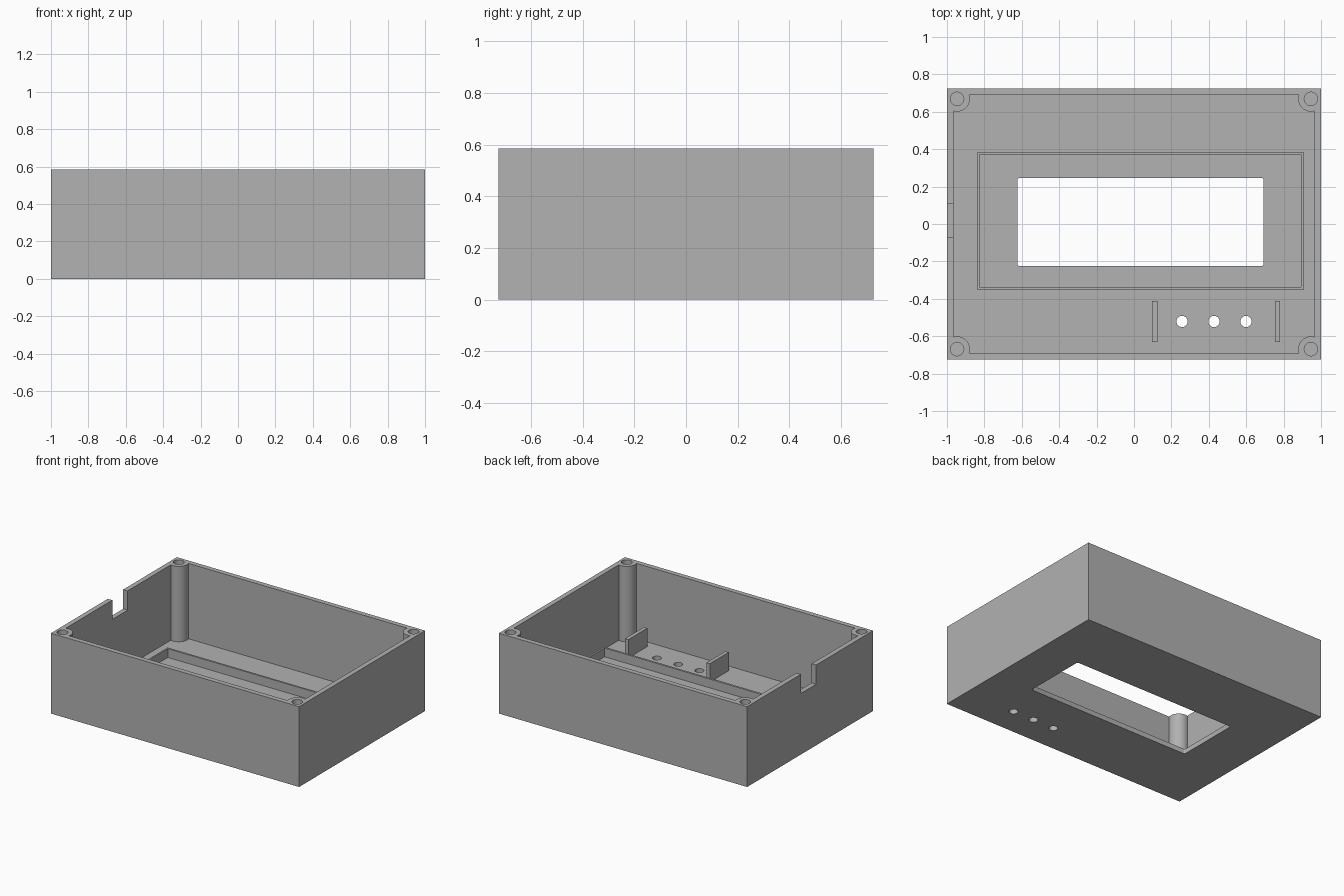
import bpy
import bmesh
from math import acos, asin, cos, sin, pi

cube = bpy.data.objects.get("Cube")
if cube:
    bpy.data.objects.remove(cube, do_unlink=True)

W, D, H = 1.0, 0.725, 0.585       # half width, half depth, height
WALL, FLOOR = 0.036, 0.036
POST_X, POST_Y, POST_R = 0.946, 0.669, 0.068

gray = bpy.data.materials.new("Gray Plastic")
gray.use_nodes = True
gray.diffuse_color = (0.445, 0.445, 0.445, 1)
gray.node_tree.nodes["Principled BSDF"].inputs["Base Color"].default_value = gray.diffuse_color


def prism(name, outline, z0, z1):
    """Extrude a counter-clockwise outline from z0 to z1."""
    bm = bmesh.new()
    face = bm.faces.new([bm.verts.new((x, y, z0)) for x, y in outline])
    top = bmesh.ops.extrude_face_region(bm, geom=[face])["geom"]
    for v in top:
        if isinstance(v, bmesh.types.BMVert):
            v.co.z = z1
    bmesh.ops.recalc_face_normals(bm, faces=bm.faces)
    mesh = bpy.data.meshes.new(name)
    bm.to_mesh(mesh)
    bm.free()
    mesh.materials.append(gray)
    obj = bpy.data.objects.new(name, mesh)
    bpy.context.collection.objects.link(obj)
    return obj


def rect(x0, x1, y0, y1):
    return [(x0, y0), (x1, y0), (x1, y1), (x0, y1)]


def circle(x, y, r, n=40):
    return [(x + r * cos(2 * pi * i / n), y + r * sin(2 * pi * i / n)) for i in range(n)]


def rounded(x0, x1, y0, y1, r):
    corners = [(x1 - r, y1 - r), (x0 + r, y1 - r), (x0 + r, y0 + r), (x1 - r, y0 + r)]
    return [(cx + r * cos(a), cy + r * sin(a))
            for k, (cx, cy) in enumerate(corners)
            for a in [(k + i / 4) * pi / 2 for i in range(5)]]


def cavity_outline():
    """Inner wall outline with a round screw post left standing in each corner."""
    ix, iy, n = W - WALL, D - WALL, 14
    start = -acos((ix - POST_X) / POST_R)
    end = -pi - asin((iy - POST_Y) / POST_R)
    arc = []
    for i in range(n + 1):
        a = start + (end - start) * i / n
        arc.append((POST_X + POST_R * cos(a), POST_Y + POST_R * sin(a)))
    pts = []
    for sx, sy in ((1, 1), (-1, 1), (-1, -1), (1, -1)):
        quarter = arc if sx * sy > 0 else arc[::-1]
        pts += [(x * sx, y * sy) for x, y in quarter]
    return pts


def cut(target, cutter):
    cutter.hide_render = True
    mod = target.modifiers.new("cut", "BOOLEAN")
    mod.operation, mod.solver, mod.object = "DIFFERENCE", "EXACT", cutter
    bpy.context.view_layer.objects.active = target
    bpy.ops.object.modifier_apply(modifier=mod.name)
    bpy.data.objects.remove(cutter, do_unlink=True)


# Enclosure: open-topped box with corner posts
case = prism("enclosure", rect(-W, W, -D, D), 0, H)
cut(case, prism("cavity_cutter", cavity_outline(), FLOOR, H + 0.1))

# Display window and cable notch
cut(case, prism("window_cutter", rounded(-0.623, 0.692, -0.224, 0.246, 0.01), -0.1, 0.1))
cut(case, prism("notch_cutter", rect(-W - 0.1, -W + 0.1, -0.07, 0.107), 0.445, H + 0.1))

# Button holes
for x in (0.257, 0.428, 0.599):
    cut(case, prism("button_cutter", circle(x, -0.521, 0.03), -0.1, 0.1))

# Blind screw holes in the posts
for sx in (-1, 1):
    for sy in (-1, 1):
        cut(case, prism("screw_cutter", circle(sx * POST_X, sy * POST_Y, 0.036), 0.2, H + 0.1))

bpy.ops.object.select_all(action="DESELECT")
case.select_set(True)
bpy.context.view_layer.objects.active = case
bpy.ops.object.shade_smooth_by_angle()

# Raised frame around the display
frame = prism("display_frame", rect(-0.838, 0.906, -0.353, 0.386), FLOOR, 0.1)
cut(frame, prism("frame_cutter", rect(-0.826, 0.893, -0.338, 0.372), -0.1, 0.2))

# Ribs holding the button board
for side, x in (("right", 0.111), ("left", 0.767)):
    prism(side + "_board_rib", rect(x - 0.014, x + 0.014, -0.631, -0.412), FLOOR, 0.17)
